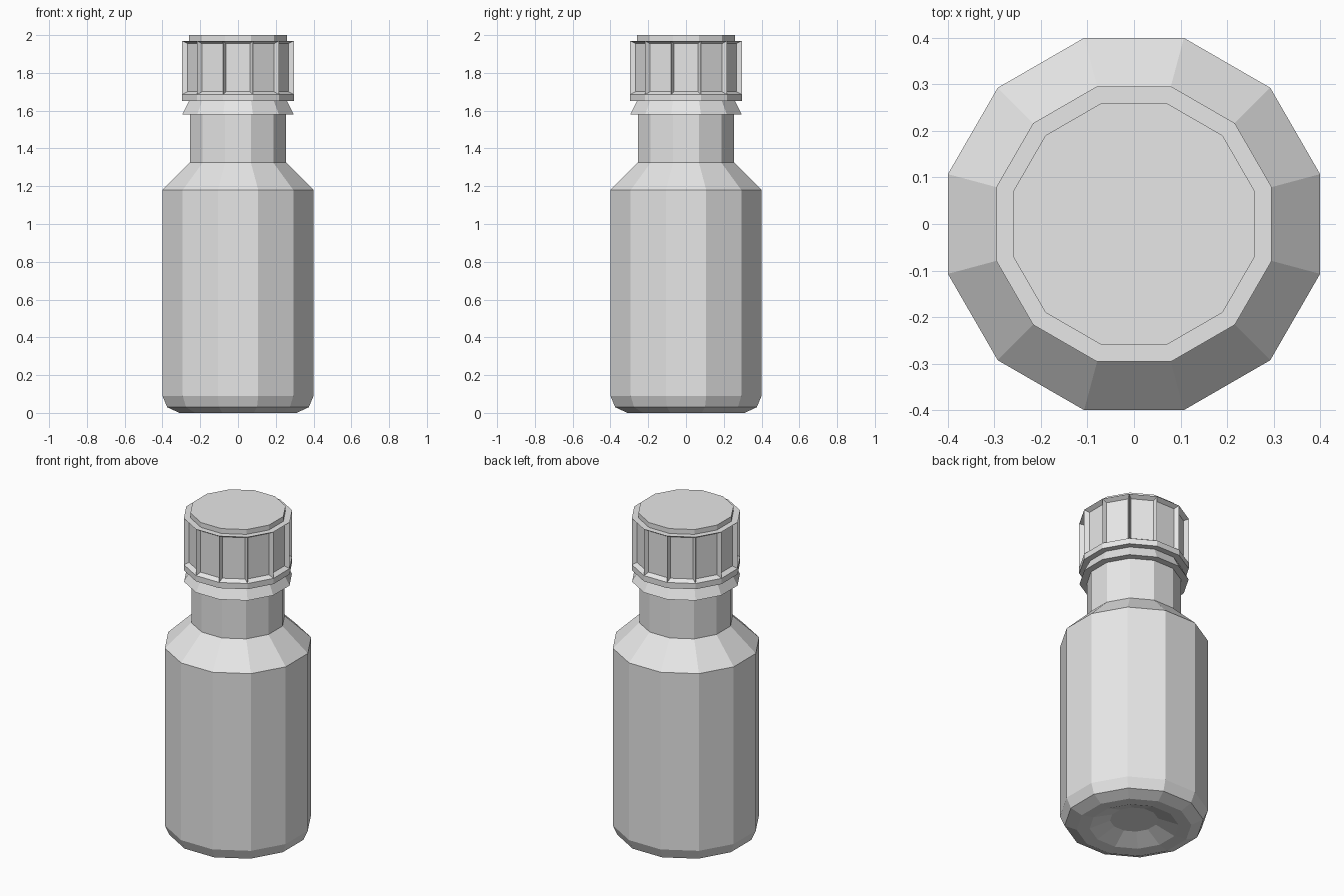
import bpy
import bmesh
from math import cos, sin, pi

SIDES = 12

cube = bpy.data.objects.get("Cube")
if cube:
    bpy.data.objects.remove(cube, do_unlink=True)

grey = bpy.data.materials.new("light grey")
grey.use_nodes = True
grey.diffuse_color = (0.8, 0.8, 0.8, 1)
grey.node_tree.nodes["Principled BSDF"].inputs["Base Color"].default_value = (0.8, 0.8, 0.8, 1)


def lathe(name, profile, finish=None):
    """Spin (flat radius, z) pairs into a closed flat-sided solid."""
    bm = bmesh.new()
    rings = []
    for flat_radius, z in profile:
        r = flat_radius / cos(pi / SIDES)
        angles = [(2 * i + 1) * pi / SIDES for i in range(SIDES)]
        rings.append([bm.verts.new((r * cos(a), r * sin(a), z)) for a in angles])
    for low, high in zip(rings, rings[1:]):
        for i in range(SIDES):
            j = (i + 1) % SIDES
            bm.faces.new((low[i], low[j], high[j], high[i]))
    bm.faces.new(rings[0][::-1])
    bm.faces.new(rings[-1])
    bmesh.ops.recalc_face_normals(bm, faces=bm.faces[:])
    if finish:
        finish(bm)
    mesh = bpy.data.meshes.new(name)
    bm.to_mesh(mesh)
    bm.free()
    mesh.materials.append(grey)
    obj = bpy.data.objects.new(name, mesh)
    bpy.context.collection.objects.link(obj)
    return obj


def press_grip_panels(bm):
    """Sink every tall side face, leaving ridges at the corners."""
    panels = [f for f in bm.faces
              if abs(f.normal.z) < 0.1 and max(e.calc_length() for e in f.edges) > 0.2]
    bmesh.ops.inset_individual(bm, faces=panels, thickness=0.022, depth=-0.025)


# Body with a dished base, sloping shoulder and neck
lathe("bottle_body", [
    (0.13, 0.05), (0.24, 0.005), (0.31, 0.0), (0.375, 0.03), (0.40, 0.09),
    (0.40, 1.18), (0.255, 1.325), (0.255, 1.60)])

# Flared collar under the cap
lathe("collar", [(0.255, 1.58), (0.295, 1.58), (0.26, 1.65), (0.25, 1.66)])

# Ridged screw cap
lathe("cap", [(0.25, 1.65), (0.296, 1.65), (0.296, 1.685), (0.296, 1.97)],
      press_grip_panels)

# Raised disc on the cap
lathe("cap_top", [(0.26, 1.96), (0.26, 2.0)])
